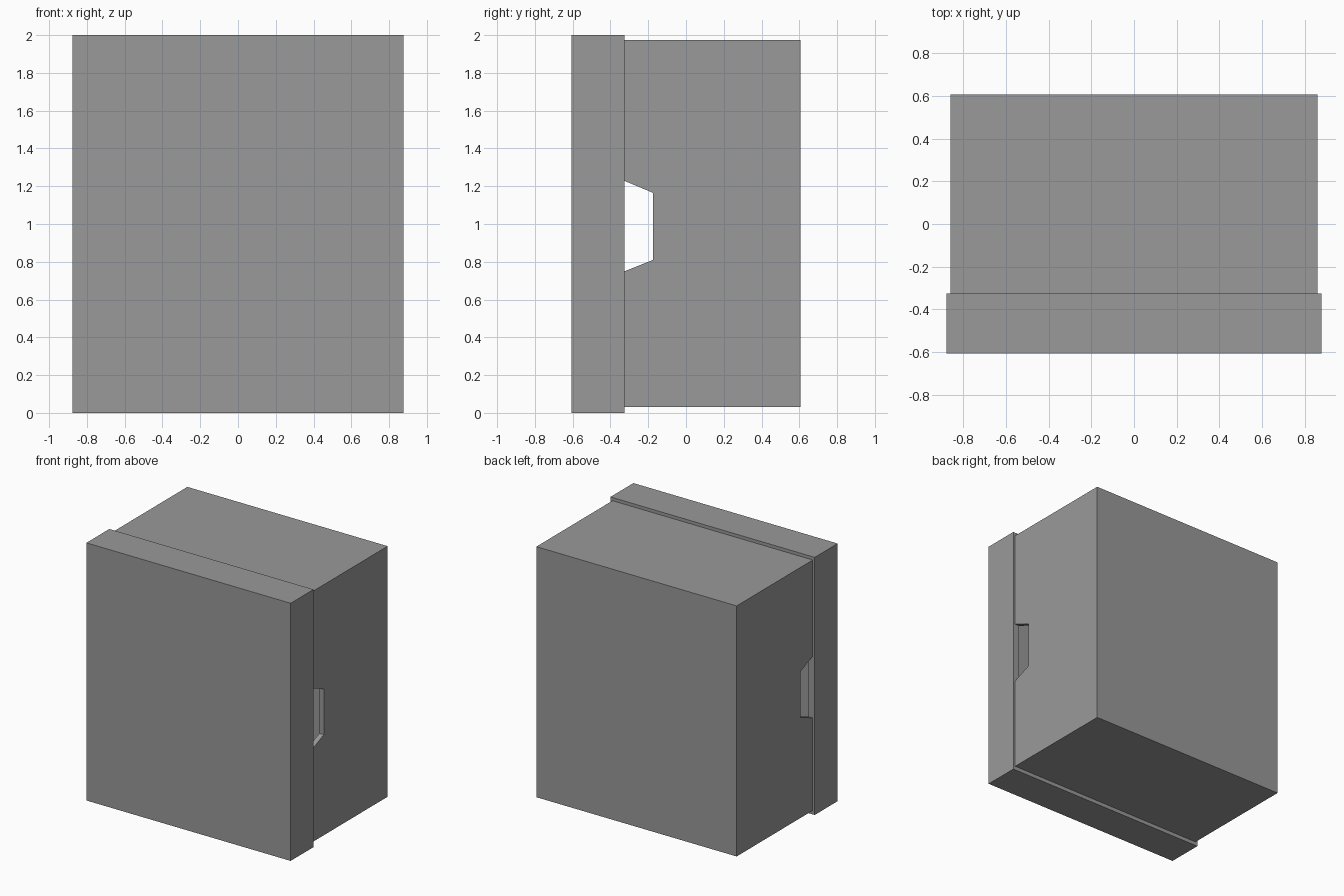
import bpy, bmesh
from mathutils import Vector

if "Cube" in bpy.data.objects:
    bpy.data.objects.remove(bpy.data.objects["Cube"])

grey = bpy.data.materials.new("dark_grey")
grey.diffuse_color = (0.32, 0.32, 0.32, 1)
grey.use_nodes = True
grey.node_tree.nodes["Principled BSDF"].inputs["Base Color"].default_value = grey.diffuse_color


def to_object(name, bm):
    mesh = bpy.data.meshes.new(name)
    bm.to_mesh(mesh)
    bm.free()
    mesh.materials.append(grey)
    ob = bpy.data.objects.new(name, mesh)
    bpy.context.collection.objects.link(ob)
    return ob


def extrude(bm, face, vec):
    new = bmesh.ops.extrude_face_region(bm, geom=[face])["geom"]
    bmesh.ops.translate(bm, vec=vec, verts=[g for g in new if isinstance(g, bmesh.types.BMVert)])


def open_box(name, lo, hi, open_dir, wall, depth):
    """Box with a recess sunk into the face that looks along open_dir (+1 / -1 in y)."""
    bm = bmesh.new()
    bmesh.ops.create_cube(bm, size=1)
    lo, hi = Vector(lo), Vector(hi)
    for v in bm.verts:
        v.co = (lo + hi) / 2 + v.co * (hi - lo)
    bm.normal_update()
    face = [f for f in bm.faces if f.normal.y * open_dir > 0.9][0]
    bmesh.ops.inset_region(bm, faces=[face], thickness=wall)
    extrude(bm, face, (0, -open_dir * depth, 0))
    bmesh.ops.delete(bm, geom=[face], context='FACES_ONLY')
    bmesh.ops.recalc_face_normals(bm, faces=bm.faces)
    return to_object(name, bm)


# Hollow cabinet, open toward the door
cabinet = open_box("cabinet", (-0.86, -0.326, 0.03), (0.86, 0.607, 1.975), -1, 0.055, 0.878)

# Door, slightly larger than the cabinet, with a recessed back
door = open_box("door", (-0.877, -0.607, 0), (0.877, -0.326, 2), 1, 0.075, 0.22)

# Tapered hand grip notch through both side walls
slope = 0.06 / 0.15
profile = [(-0.425, 0.75 - 0.1 * slope), (-0.175, 0.81),
           (-0.175, 1.165), (-0.425, 1.23 + 0.1 * slope)]
bm = bmesh.new()
face = bm.faces.new([bm.verts.new((-1, y, z)) for y, z in profile])
extrude(bm, face, (2, 0, 0))
bmesh.ops.recalc_face_normals(bm, faces=bm.faces)
cutter = to_object("grip_cutter", bm)
cutter.hide_render = True
cutter.hide_set(True)

cut = cabinet.modifiers.new("grip_notch", 'BOOLEAN')
cut.operation = 'DIFFERENCE'
cut.solver = 'EXACT'
cut.object = cutter
